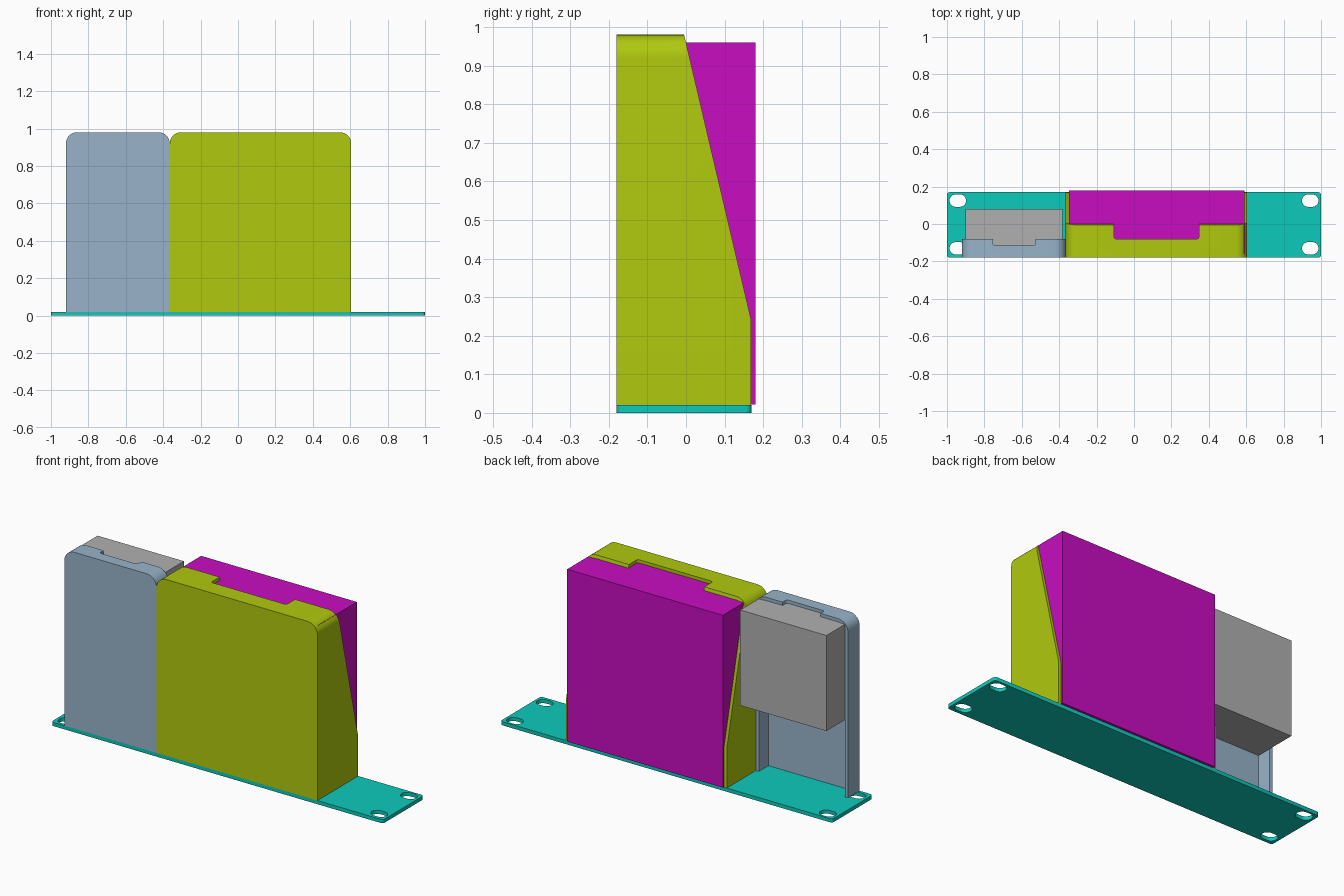
import bpy, bmesh, math

if "Cube" in bpy.data.objects:
    bpy.data.objects.remove(bpy.data.objects["Cube"])


def material(name, rgb):
    m = bpy.data.materials.new(name)
    m.diffuse_color = (*rgb, 1)
    m.use_nodes = True
    m.node_tree.nodes["Principled BSDF"].inputs["Base Color"].default_value = m.diffuse_color
    return m


TEAL = material("teal", (0.004, 0.59, 0.50))
LIME = material("lime", (0.434, 0.584, 0.0044))
BLUE = material("pale blue", (0.314, 0.456, 0.591))
GREY = material("grey", (0.434, 0.434, 0.434))
MAGENTA = material("magenta", (0.578, 0.004, 0.533))

AXES = {"X": lambda u, v, t: (t, u, v),
        "Y": lambda u, v, t: (u, t, v),
        "Z": lambda u, v, t: (u, v, t)}


def prism(name, outline, axis, lo, hi, mat=None):
    """Extrude a 2D outline along an axis."""
    bm = bmesh.new()
    place = AXES[axis]
    a = [bm.verts.new(place(u, v, lo)) for u, v in outline]
    b = [bm.verts.new(place(u, v, hi)) for u, v in outline]
    bm.faces.new(a)
    bm.faces.new(b)
    n = len(a)
    for i in range(n):
        bm.faces.new((a[i], a[(i + 1) % n], b[(i + 1) % n], b[i]))
    bmesh.ops.recalc_face_normals(bm, faces=bm.faces)
    mesh = bpy.data.meshes.new(name)
    bm.to_mesh(mesh)
    bm.free()
    ob = bpy.data.objects.new(name, mesh)
    bpy.context.collection.objects.link(ob)
    if mat:
        mesh.materials.append(mat)
    return ob


def rounded(u0, u1, v0, v1, r_low, r_high, steps=8):
    """Rectangle outline with rounded lower and upper corners."""
    pts = []
    for u, v, su, sv, r, start in ((u1, v0, -1, 1, r_low, -90), (u1, v1, -1, -1, r_high, 0),
                                   (u0, v1, 1, -1, r_high, 90), (u0, v0, 1, 1, r_low, 180)):
        if r == 0:
            pts.append((u, v))
            continue
        for i in range(steps + 1):
            a = math.radians(start + 90 * i / steps)
            pts.append((u + su * r + r * math.cos(a), v + sv * r + r * math.sin(a)))
    return pts


def cut(ob, cutters):
    """Subtract the cutters, then discard them."""
    bpy.context.view_layer.objects.active = ob
    for c in cutters:
        c.hide_render = True
        mod = ob.modifiers.new("cut", "BOOLEAN")
        mod.operation, mod.solver, mod.object = "DIFFERENCE", "EXACT", c
        bpy.ops.object.modifier_apply(modifier=mod.name)
        bpy.data.objects.remove(c)


def smooth(ob):
    bpy.ops.object.select_all(action="DESELECT")
    ob.select_set(True)
    bpy.context.view_layer.objects.active = ob
    bpy.ops.object.shade_smooth_by_angle(angle=math.radians(30))


FRONT, T = -0.18, 0.018   # front plane and sheet thickness


def shell(name, x0, x1, back, notch, mat):
    """Open-backed cover with rounded top and a finger notch in its top lip."""
    ob = prism(name, rounded(x0, x1, 0.02, 0.98, 0, 0.06), "Y", FRONT, back, mat)
    hollow = prism("hollow_cutter", rounded(x0 + T, x1 - T, -0.1, 0.98 - T, 0, 0.042),
                   "Y", FRONT + T, 0.4)
    nx0, nx1, ny = notch
    slot = prism("notch_cutter", rounded(nx0, nx1, ny, 0.3, 0.012, 0, 4), "Z", 0.93, 1.1)
    cut(ob, [hollow, slot])
    return ob


# Mounting plate with four slotted holes
plate = prism("mounting_plate", rounded(-1, 1, -0.18, 0.17, 0.015, 0.015, 4), "Z", 0, 0.02, TEAL)
cut(plate, [prism("slot_cutter",
                  rounded(x - 0.044, x + 0.044, y - 0.033, y + 0.033, 0.0325, 0.0325),
                  "Z", -0.1, 0.1)
            for x in (-0.942, 0.942) for y in (-0.13, 0.125)])
smooth(plate)

# Small shallow cover
small = shell("small_cover", -0.92, -0.365, -0.08, (-0.754, -0.526, -0.115), BLUE)
smooth(small)

# Large cover with side walls sloping out toward the plate
large = shell("large_cover", -0.365, 0.605, 0.168, (-0.107, 0.347, -0.08), LIME)
slope = [(-0.005, 1.2), (-0.005, 0.98), (0, 0.96), (0.168, 0.245), (0.3, 0.245), (0.3, 1.2)]
cut(large, [prism("slope_cutter", slope, "X", -0.6, 0.8)])
smooth(large)

# Devices held inside the covers
prism("large_device", rounded(-0.348, 0.59, 0.022, 0.96, 0, 0), "Y", -0.161, 0.18, MAGENTA)
prism("small_device", rounded(-0.902, -0.382, 0.44, 0.96, 0, 0), "Y", -0.161, 0.08, GREY)
